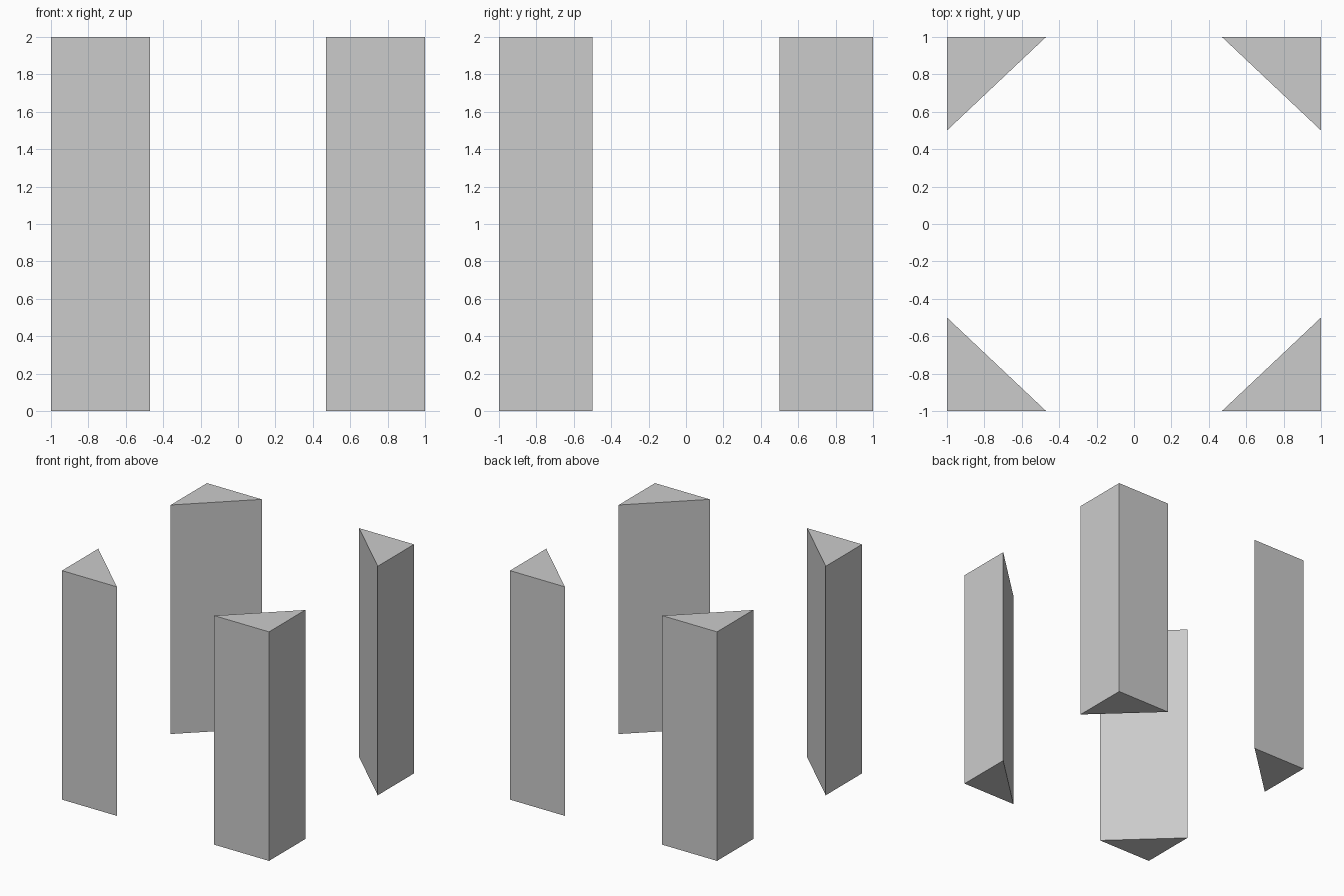
import bpy, bmesh

if "Cube" in bpy.data.objects:
    bpy.data.objects.remove(bpy.data.objects["Cube"])

HEIGHT = 2.0
INNER_X, INNER_Y = 0.47, 0.50  # where the slanted face meets the outer sides


def corner_post(name, sx, sy):
    """Triangular prism with its right angle at the outer corner."""
    bm = bmesh.new()
    profile = [(1, 1), (INNER_X, 1), (1, INNER_Y)]
    base = bm.faces.new([bm.verts.new((x * sx, y * sy, 0)) for x, y in profile])
    top = bmesh.ops.extrude_face_region(bm, geom=[base], use_keep_orig=True)
    verts = [g for g in top["geom"] if isinstance(g, bmesh.types.BMVert)]
    bmesh.ops.translate(bm, vec=(0, 0, HEIGHT), verts=verts)
    bmesh.ops.recalc_face_normals(bm, faces=bm.faces)
    mesh = bpy.data.meshes.new(name)
    bm.to_mesh(mesh)
    bm.free()
    bpy.context.collection.objects.link(bpy.data.objects.new(name, mesh))


# Four posts, one per corner
for side_y, sy in (("front", -1), ("back", 1)):
    for side_x, sx in (("left", -1), ("right", 1)):
        corner_post(f"{side_y}_{side_x}_post", sx, sy)
